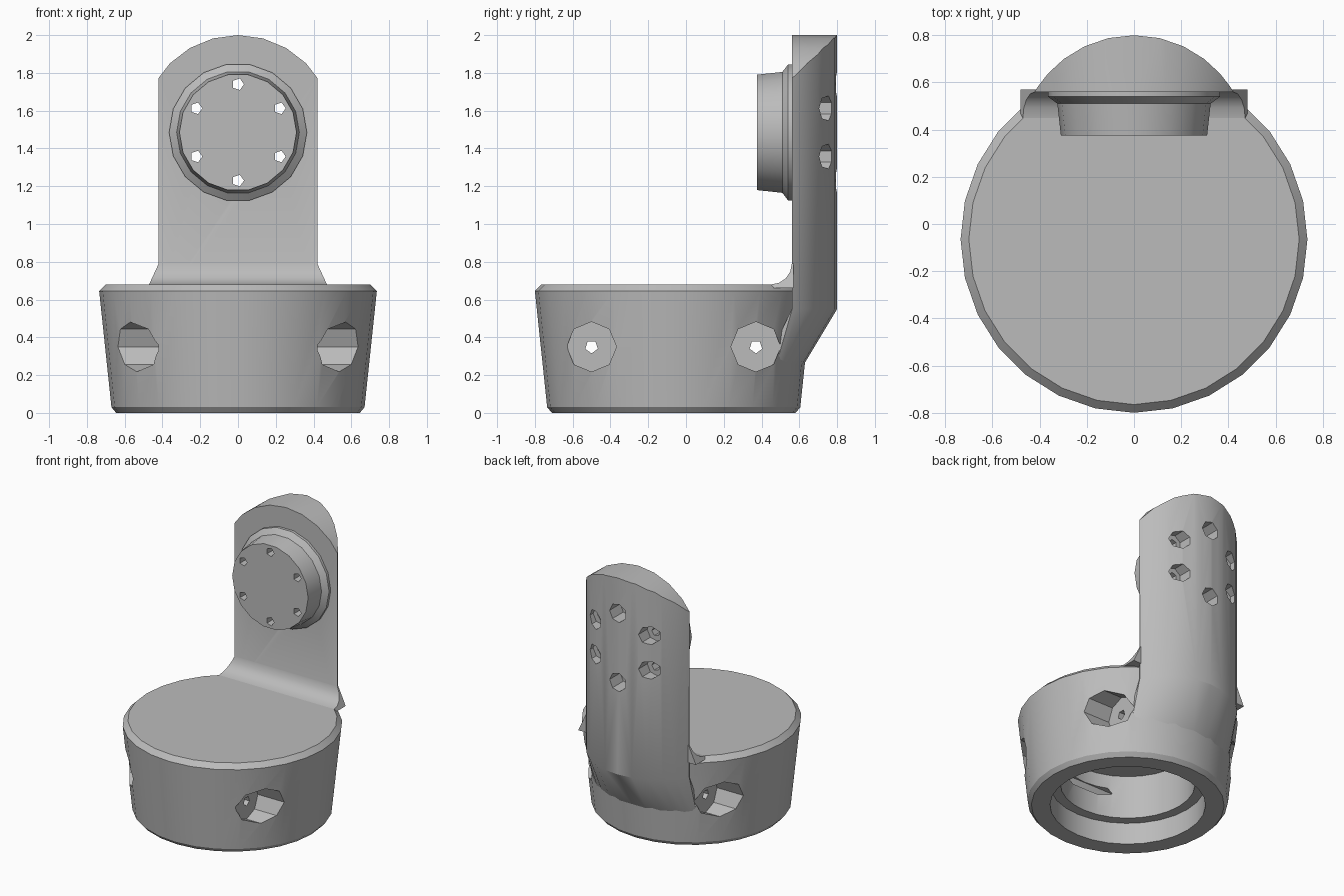
import bpy
import bmesh
from math import sin, cos, pi, sqrt, radians
from mathutils import Matrix, Vector

cube = bpy.data.objects.get("Cube")
if cube:
    bpy.data.objects.remove(cube, do_unlink=True)

grey = bpy.data.materials.new("plain grey")
grey.use_nodes = True
grey.diffuse_color = (0.5, 0.5, 0.5, 1)
grey.node_tree.nodes["Principled BSDF"].inputs["Base Color"].default_value = (0.5, 0.5, 0.5, 1)


def loft(name, rings):
    """Solid through a list of rings with equal point counts, capped at both ends."""
    bm = bmesh.new()
    loops = [[bm.verts.new(p) for p in ring] for ring in rings]
    n = len(loops[0])
    for a, b in zip(loops, loops[1:]):
        for i in range(n):
            j = (i + 1) % n
            bm.faces.new((a[i], a[j], b[j], b[i]))
    bm.faces.new(loops[0])
    bm.faces.new(loops[-1])
    bmesh.ops.recalc_face_normals(bm, faces=bm.faces)
    mesh = bpy.data.meshes.new(name)
    bm.to_mesh(mesh)
    bm.free()
    mesh.materials.append(grey)
    obj = bpy.data.objects.new(name, mesh)
    bpy.context.collection.objects.link(obj)
    return obj


def lathe(name, profile, sides, centre, axis="Z"):
    """Revolve (radius, height) points round an axis through centre."""
    turn = {"Z": Matrix(), "X": Matrix.Rotation(pi / 2, 4, "Y"),
            "Y": Matrix.Rotation(-pi / 2, 4, "X")}[axis]
    rings = [[turn @ Vector((r * cos(2 * pi * i / sides), r * sin(2 * pi * i / sides), h))
              + Vector(centre) for i in range(sides)] for r, h in profile]
    return loft(name, rings)


def boolean(target, cutter, operation="DIFFERENCE"):
    mod = target.modifiers.new("cut", "BOOLEAN")
    mod.operation = operation
    mod.solver = "EXACT"
    mod.object = cutter
    bpy.context.view_layer.objects.active = target
    bpy.ops.object.modifier_apply(modifier=mod.name)
    bpy.data.objects.remove(cutter, do_unlink=True)


BASE_Y = -0.065
BOSS_Z = 1.485

# Cup base with bevelled rims and a stepped bore open underneath
base = lathe("cup_base", [(0.1, 0.68), (0.70, 0.68), (0.735, 0.645), (0.67, 0.03),
                          (0.645, 0), (0.52, 0), (0.52, 0.16), (0.45, 0.16),
                          (0.45, 0.48), (0.1, 0.48)], 28, (0, BASE_Y, 0))

# Counterbored side screw holes
for y in (-0.5, 0.37):
    boolean(base, lathe("side_screw_hole", [(0.035, -1), (0.035, 1)], 5, (0, y, 0.35), "X"))
    for side in (-1, 1):
        boolean(base, lathe("side_counterbore", [(0.132, 0.42 * side), (0.132, side)],
                            8, (0, y, 0.35), "X"))


# Upright bracket: flat front, round back, leaning out of the base at the bottom
def bracket_ring(z, on_base):
    xs = [0.42 * sin(pi / 2 * (i / 6 - 1)) for i in range(13)]
    if on_base:
        back = [(x, BASE_Y + sqrt(0.685 ** 2 - x * x), z) for x in xs]
        front = 0.42
    else:
        back = [(x, 0.31 + sqrt(0.49 ** 2 - x * x), z) for x in xs]
        front = 0.56
    return back + [(0.42, front, z), (-0.42, front, z)]


bracket = loft("upright_bracket", [bracket_ring(0.25, True), bracket_ring(0.55, False),
                                   bracket_ring(2.1, False)])

# Round the top of the bracket
arch = [(-0.6, 0), (0.6, 0), (0.6, 1.62)]
arch += [(0.51 * cos(a * pi / 12), 1.49 + 0.51 * sin(a * pi / 12)) for a in range(2, 11)]
arch += [(-0.6, 1.62)]
boolean(bracket, loft("arch_trim", [[(x, y, z) for x, z in arch] for y in (0, 1)]), "INTERSECT")

# Round boss with a flared foot
boss = lathe("round_boss", [(0.31, 0.375), (0.325, 0.51), (0.365, 0.54), (0.365, 0.57)],
             18, (0, 0, BOSS_Z), "Y")

# Ring of six through holes, counterbored from the back
for k in range(6):
    a = radians(30 + 60 * k)
    centre = (0.255 * cos(a), 0, BOSS_Z + 0.255 * sin(a))
    for part in (boss, bracket):
        boolean(part, lathe("ring_screw_hole", [(0.032, 0), (0.032, 1)], 5, centre, "Y"))
    boolean(bracket, lathe("ring_counterbore", [(0.068, 0.67), (0.068, 1)], 7, centre, "Y"))

# Fillet between the base top and the bracket
curve = [(0.57, 0.66), (0.45, 0.66), (0.45, 0.68)]
curve += [(0.45 + 0.11 * sin(t * pi / 8), 0.79 - 0.11 * cos(t * pi / 8)) for t in range(1, 5)]
curve += [(0.57, 0.79)]
fillet = loft("fillet", [[(s * (0.42 + 0.06 * (0.79 - z) / 0.13), y, z) for y, z in curve]
                         for s in (-1, 1)])

# Smooth shading with sharp edges kept
for obj in (base, bracket, boss, fillet):
    bpy.ops.object.select_all(action="DESELECT")
    obj.select_set(True)
    bpy.context.view_layer.objects.active = obj
    bpy.ops.object.shade_smooth_by_angle(angle=radians(30))
